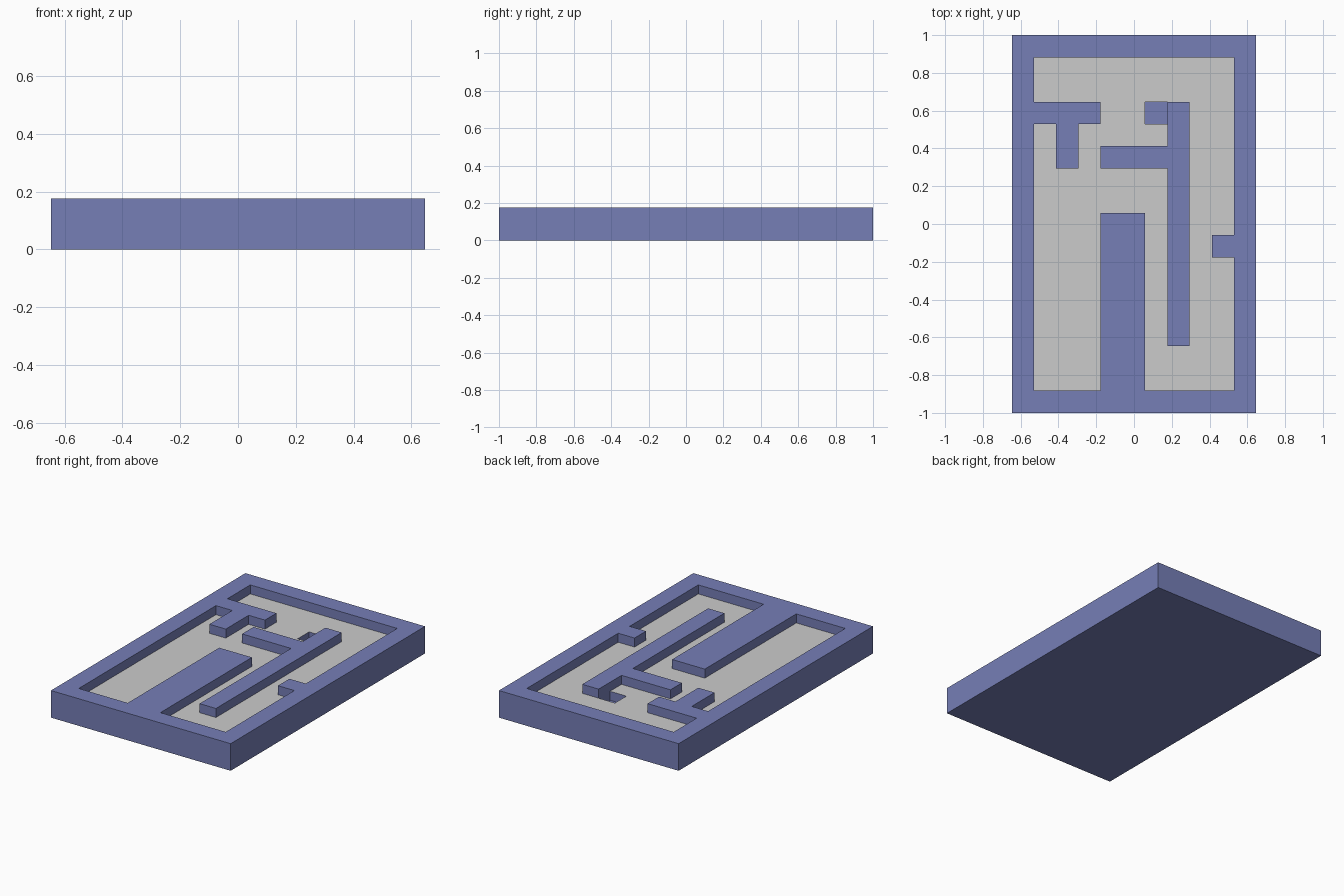
import bpy
import bmesh

if "Cube" in bpy.data.objects:
    bpy.data.objects.remove(bpy.data.objects["Cube"])

# The tile is an 11 x 17 grid of square cells; heights are in half cells
COLS, ROWS = 11, 17
CELL = 2 / ROWS
STEP = CELL / 2
PIT, FLOOR, WALL = 1, 2, 3

level = {(c, r): FLOOR for c in range(COLS) for r in range(ROWS)}


def paint(c0, r0, c1, r1, value):
    """Set the height of a rectangle of cells (end values excluded)."""
    for c in range(c0, c1):
        for r in range(r0, r1):
            level[c, r] = value


# Border walls
paint(0, 0, COLS, 1, WALL)
paint(0, ROWS - 1, COLS, ROWS, WALL)
paint(0, 0, 1, ROWS, WALL)
paint(COLS - 1, 0, COLS, ROWS, WALL)
# Left wall with its short branch
paint(1, 13, 4, 14, WALL)
paint(2, 11, 3, 13, WALL)
# Long free-standing wall with its side arm
paint(7, 3, 8, 14, WALL)
paint(4, 11, 7, 12, WALL)
# Wide block at the front and stub at the right
paint(4, 1, 6, 9, WALL)
paint(9, 7, 10, 8, WALL)
# Sunken square beside the long wall
paint(6, 13, 7, 14, PIT)

CORNERS = [(0, 0), (1, 0), (1, 1), (0, 1)]
SIDES = [(0, -1), (1, 0), (0, 1), (-1, 0)]


def add_face(bm, points):
    bm.faces.new([bm.verts.new(((c - COLS / 2) * CELL, (r - ROWS / 2) * CELL, z * STEP))
                  for c, r, z in points])


def finish(bm, name, material=None):
    """Weld the cells, merge flat areas and make the object."""
    bmesh.ops.remove_doubles(bm, verts=bm.verts[:], dist=1e-4)
    bmesh.ops.dissolve_limit(bm, angle_limit=0.01, verts=bm.verts[:], edges=bm.edges[:])
    mesh = bpy.data.meshes.new(name)
    bm.to_mesh(mesh)
    bm.free()
    if material:
        mesh.materials.append(material)
    obj = bpy.data.objects.new(name, mesh)
    bpy.context.collection.objects.link(obj)


walls, floor = bmesh.new(), bmesh.new()
for (c, r), h in level.items():
    ring = [(c + x, r + y) for x, y in CORNERS]
    # Top and underside of the cell
    add_face(floor if h == FLOOR else walls, [(x, y, h) for x, y in ring])
    add_face(walls, [(x, y, 0) for x, y in reversed(ring)])
    # Vertical sides down to any lower neighbour
    for i, (dx, dy) in enumerate(SIDES):
        low = level.get((c + dx, r + dy), 0)
        if low < h:
            a, b = ring[i], ring[(i + 1) % 4]
            add_face(walls, [(*a, low), (*b, low), (*b, h), (*a, h)])

blue = bpy.data.materials.new("blue")
blue.diffuse_color = (0.18, 0.21, 0.47, 1)
blue.use_nodes = True
blue.node_tree.nodes["Principled BSDF"].inputs["Base Color"].default_value = blue.diffuse_color
finish(walls, "base_and_walls", blue)
finish(floor, "floor")
